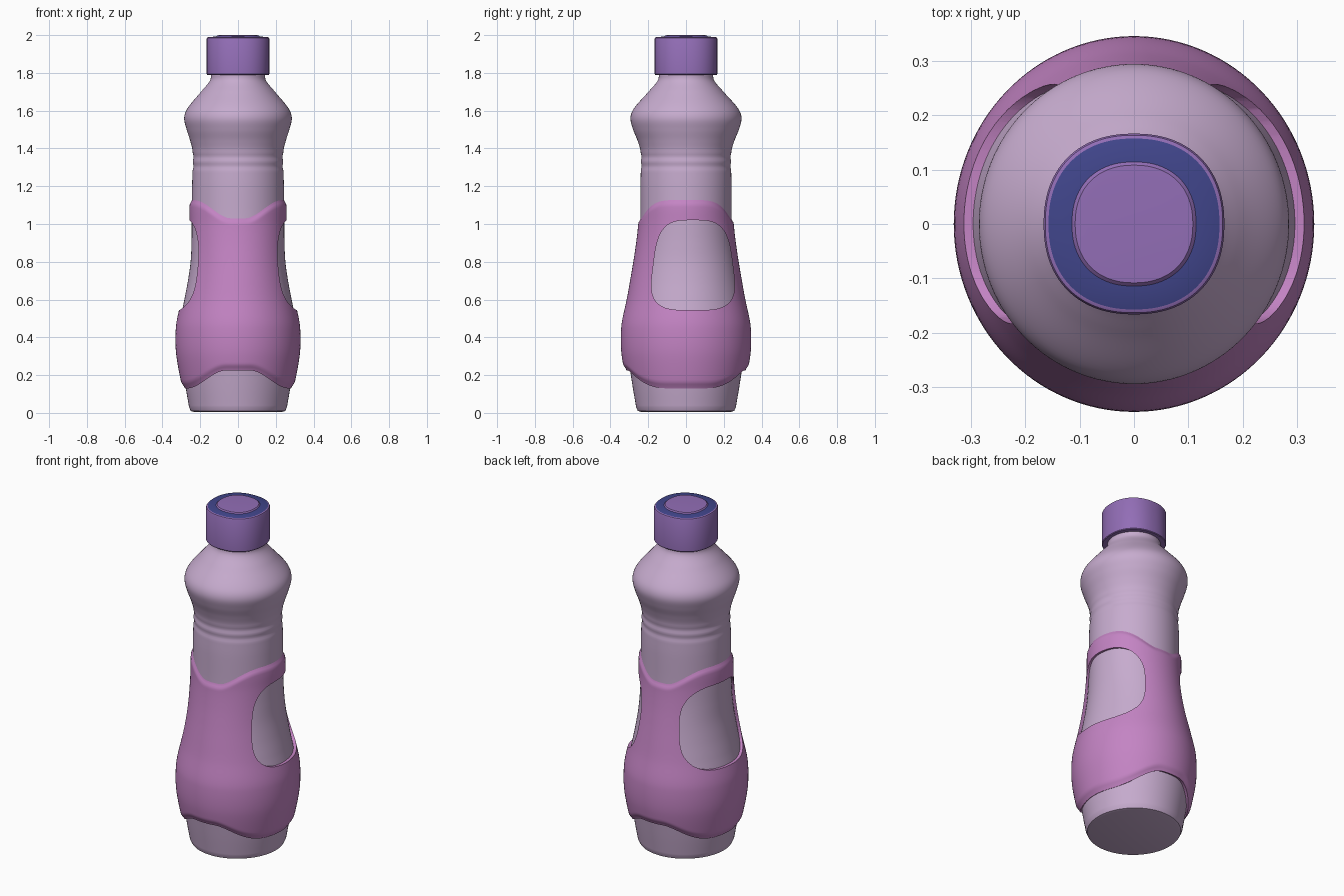
import bpy, bmesh, math

cube = bpy.data.objects.get("Cube")
if cube:
    bpy.data.objects.remove(cube)

SIDES = 128


def material(name, rgb):
    m = bpy.data.materials.new(name)
    m.use_nodes = True
    m.diffuse_color = (*rgb, 1)
    m.node_tree.nodes["Principled BSDF"].inputs["Base Color"].default_value = (*rgb, 1)
    return m


mauve = material("pale_mauve", (0.57, 0.41, 0.62))
pink = material("orchid_pink", (0.55, 0.23, 0.55))
purple = material("cap_purple", (0.29, 0.155, 0.47))
blue = material("deep_blue", (0.052, 0.06, 0.26))


def smoothstep(a, b, t):
    t = min(max((t - a) / (b - a), 0), 1)
    return t * t * (3 - 2 * t)


def sample(table, z):
    """Smooth (x radius, y radius) at height z from rows of (z, rx, ry)."""
    last = len(table) - 1
    i = 0
    while i < last - 1 and z > table[i + 1][0]:
        i += 1
    a, b = table[i], table[i + 1]
    p, n = table[max(i - 1, 0)], table[min(i + 2, last)]
    h = b[0] - a[0]
    t = min(max((z - a[0]) / h, 0), 1)
    out = []
    for k in (1, 2):
        ma = (b[k] - p[k]) / (b[0] - p[0]) * h
        mb = (n[k] - a[k]) / (n[0] - a[0]) * h
        out.append((2*t**3 - 3*t*t + 1) * a[k] + (t**3 - 2*t*t + t) * ma
                   + (3*t*t - 2*t**3) * b[k] + (t**3 - t*t) * mb)
    return out


def lofted(name, rows, materials, caps=True, band=None):
    """Join rings of points into a tube; band(row) picks the material."""
    bm = bmesh.new()
    rings = [[bm.verts.new(p) for p in row] for row in rows]
    for r, (low, high) in enumerate(zip(rings, rings[1:])):
        for i in range(len(low)):
            j = (i + 1) % len(low)
            f = bm.faces.new((low[i], low[j], high[j], high[i]))
            f.material_index = band(r) if band else 0
    if caps:
        bm.faces.new(rings[0][::-1])
        bm.faces.new(rings[-1])
    bmesh.ops.recalc_face_normals(bm, faces=bm.faces)
    mesh = bpy.data.meshes.new(name)
    bm.to_mesh(mesh)
    bm.free()
    obj = bpy.data.objects.new(name, mesh)
    bpy.context.collection.objects.link(obj)
    for m in materials:
        mesh.materials.append(m)
    return obj


def activate(obj):
    bpy.ops.object.select_all(action="DESELECT")
    obj.select_set(True)
    bpy.context.view_layer.objects.active = obj


def smooth(obj, degrees=35):
    activate(obj)
    bpy.ops.object.shade_smooth_by_angle(angle=math.radians(degrees))


def ring(rx, ry, z, power=2):
    pts = []
    for i in range(SIDES):
        a = 2 * math.pi * i / SIDES
        c, s = math.cos(a), math.sin(a)
        k = (abs(c) ** power + abs(s) ** power) ** (-1 / power)
        pts.append((rx * c * k, ry * s * k, z))
    return pts


# Bottle body with two shallow ribs around the waist
BODY = [(0.03, .259, .264), (.13, .276, .281), (.25, .292, .3), (.38, .31, .322),
        (.5, .303, .315), (.6, .284, .296), (.7, .265, .278), (.8, .251, .262),
        (.9, .246, .248), (1, .245, .241), (1.2, .243, .241), (1.38, .24, .24),
        (1.44, .253, .256), (1.5, .272, .28), (1.56, .285, .294), (1.61, .269, .277),
        (1.7, .196, .199), (1.76, .148, .149), (1.8, .143, .143)]
body_rows = [ring(.235, .24, .006), ring(.25, .255, .01)]
STEPS = 180
for n in range(STEPS + 1):
    z = .03 + 1.77 * n / STEPS
    rx, ry = sample(BODY, z)
    rib = 0
    if 1.28 < z < 1.38:
        rib = -.004 * math.sin(math.pi * (z - 1.28) / .05) ** 2
    body_rows.append(ring(rx + rib, ry + rib, z))
smooth(lofted("bottle_body", body_rows, [mauve]))

# Grip sleeve with wavy hems that roll in towards the body
SLEEVE = [(.12, .291, .302), (.2, .309, .322), (.3, .326, .34), (.37, .331, .345),
          (.45, .329, .343), (.5, .322, .336), (.6, .3, .314), (.7, .281, .296),
          (.8, .267, .279), (.9, .26, .264), (1, .257, .253), (1.08, .257, .25),
          (1.15, .252, .248)]
sleeve_rows = []
ROWS = 90
for n in range(ROWS + 1):
    row = []
    for i in range(SIDES):
        a = 2 * math.pi * i / SIDES
        c = abs(math.cos(a))
        low = .225 - .095 * smoothstep(.2, .95, c)
        high = 1.035 + .1 * smoothstep(.15, .95, c)
        z = low + (high - low) * n / ROWS
        rx, ry = sample(SLEEVE, z)
        edge = min(z - low, high - z)
        tuck = .012 * (1 - smoothstep(0, .035, edge))
        row.append(((rx - tuck) * math.cos(a), (ry - tuck) * math.sin(a), z))
    sleeve_rows.append(row)
sleeve = lofted("grip_sleeve", sleeve_rows, [pink], caps=False)
solid = sleeve.modifiers.new("thickness", "SOLIDIFY")
solid.thickness = .03
solid.offset = -1

# Rounded window cutter, running through both sides
outline = []
for i in range(64):
    a = 2 * math.pi * i / 64
    c, s = math.cos(a), math.sin(a)
    k = (abs(c) ** 3.6 + abs(s) ** 3.6) ** (-1 / 3.6)
    outline.append((.037 + (.21 - .03 * s * k) * c * k, .782 + .238 * s * k))
cutter = lofted("window_cutter", [[(x, y, z) for y, z in outline] for x in (-.6, .6)], [pink])
cutter.hide_render = True
cut = sleeve.modifiers.new("windows", "BOOLEAN")
cut.operation = "DIFFERENCE"
cut.solver = "EXACT"
cut.object = cutter
activate(sleeve)
for name in ("thickness", "windows"):
    bpy.ops.object.modifier_apply(modifier=name)
bpy.data.objects.remove(cutter)
smooth(sleeve)

# Screw cap with a dark ring around its raised centre
CAP = [(.14, 1.79), (.163, 1.79), (.166, 1.794), (.166, 1.98), (.163, 1.986),
       (.157, 1.989), (.114, 1.993), (.108, 1.999), (.09, 2.0)]
smooth(lofted("cap", [ring(r, r, z, 2.25) for r, z in CAP], [purple, blue],
              band=lambda r: 1 if r == 5 else 0))
